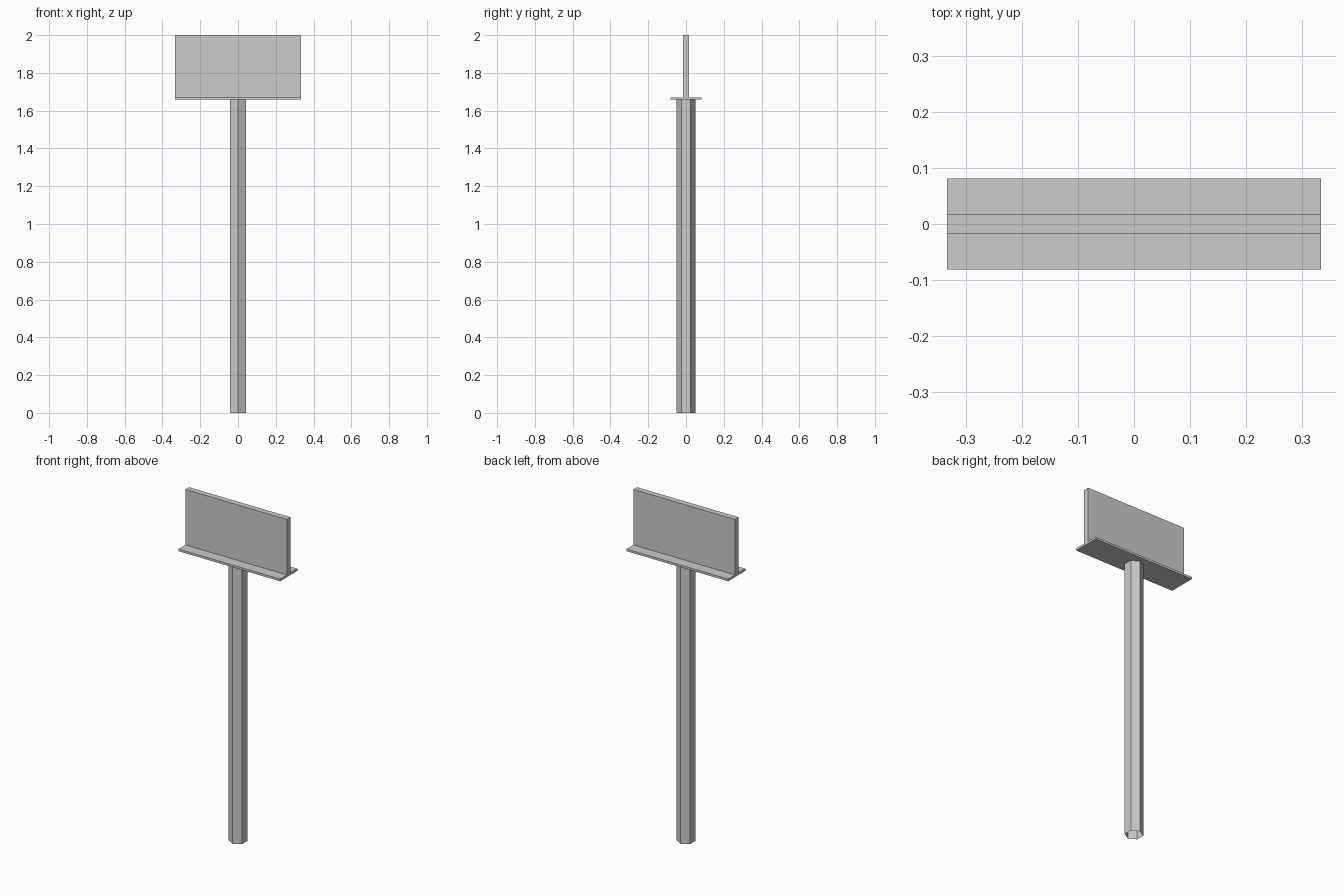
import bpy
import bmesh

if "Cube" in bpy.data.objects:
    bpy.data.objects.remove(bpy.data.objects["Cube"])

HALF_LENGTH = 0.333
PLATE_BOTTOM, PLATE_TOP, SIGN_TOP = 1.658, 1.671, 2.0


def add_object(name, bm):
    bmesh.ops.recalc_face_normals(bm, faces=bm.faces)
    mesh = bpy.data.meshes.new(name)
    bm.to_mesh(mesh)
    bm.free()
    obj = bpy.data.objects.new(name, mesh)
    bpy.context.collection.objects.link(obj)
    return obj


# Sign head: upside-down T profile (y, z) extruded along x
half = [(0.081, PLATE_BOTTOM), (0.081, PLATE_TOP), (0.017, PLATE_TOP), (0.017, SIGN_TOP)]
profile = half + [(-y, z) for y, z in reversed(half)]
bm = bmesh.new()
end = bm.faces.new([bm.verts.new((-HALF_LENGTH, y, z)) for y, z in profile])
extruded = bmesh.ops.extrude_face_region(bm, geom=[end], use_keep_orig=True)
moved = [v for v in extruded["geom"] if isinstance(v, bmesh.types.BMVert)]
bmesh.ops.translate(bm, verts=moved, vec=(2 * HALF_LENGTH, 0, 0))
add_object("sign_head", bm)

# Post: open-ended hexagonal tube with corners facing front and back
bpy.ops.mesh.primitive_cylinder_add(vertices=6, radius=0.05, depth=PLATE_BOTTOM,
                                    end_fill_type='NOTHING',
                                    location=(0, 0, PLATE_BOTTOM / 2))
bpy.context.object.name = "post"
